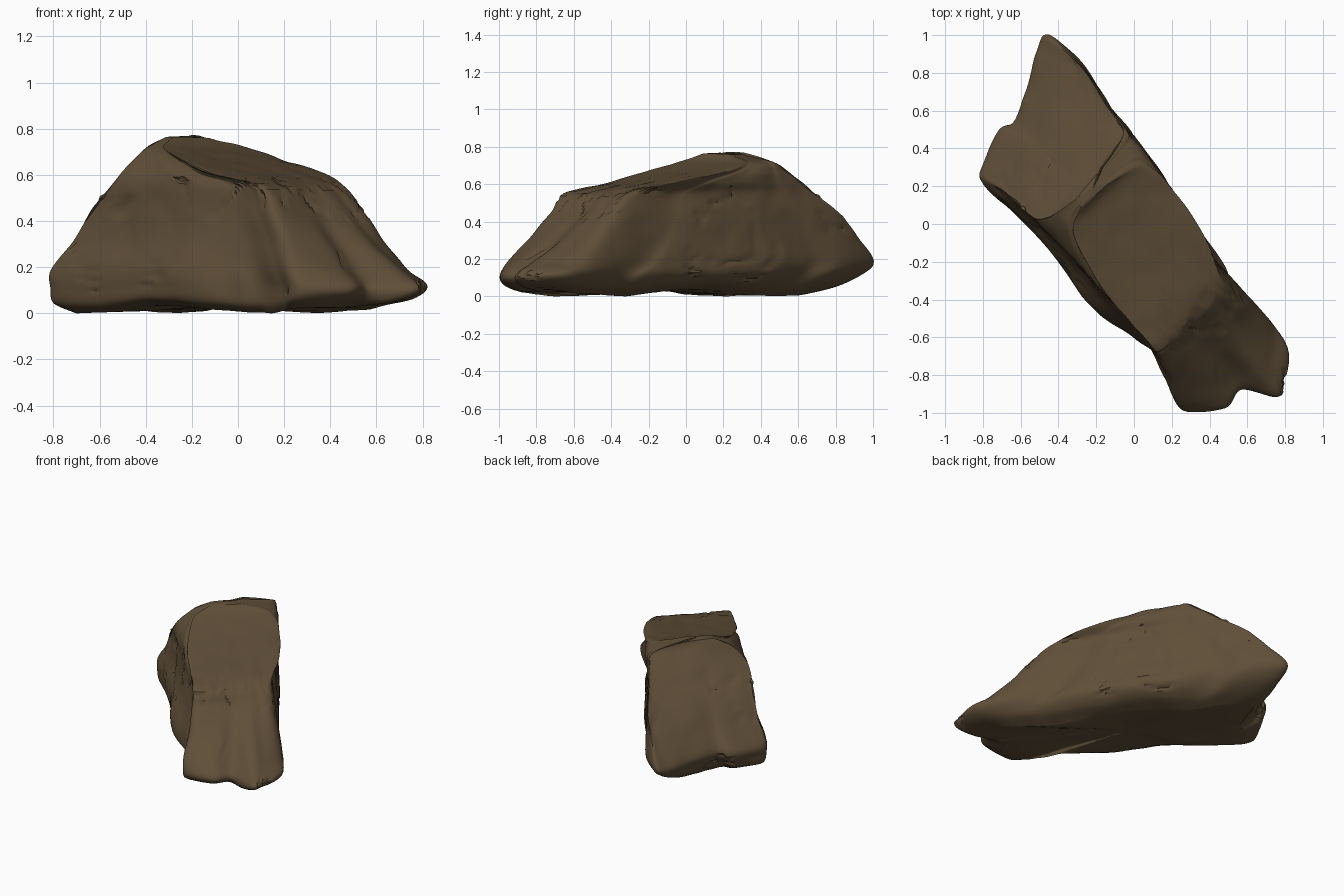
import bpy, bmesh, math
from mathutils import Vector, noise

cube = bpy.data.objects.get("Cube")
if cube:
    bpy.data.objects.remove(cube)

# Widest outline of the boulder, seen from above
OUTLINE = [(-.8, .31), (-.79, .21), (-.62, .05), (-.4, -.2), (-.22, -.44), (0, -.6),
           (.12, -.69), (.19, -.85), (.26, -.99), (.48, -.97), (.57, -.87), (.76, -.91),
           (.8, -.83), (.8, -.62), (.55, -.33), (.48, -.2), (.34, 0), (.18, .24),
           (0, .48), (-.15, .65), (-.24, .82), (-.45, 1), (-.52, .9), (-.57, .7),
           (-.63, .54), (-.71, .5)]
ALONG = Vector((.65, -.76)).normalized()
ACROSS = Vector((-ALONG.y, ALONG.x))

# Height, then four corners as (along, across):
# right back, right front, left front, left back
LAYERS = [
    (.012, (-.7, -.38), (.85, -.38), (.95, .05), (-.8, .1)),
    (.05, (-.78, -.44), (.93, -.43), (1.1, .15), (-.9, .2)),
    (.12, (-.79, -.45), (.95, -.44), (1.15, .2), (-1, .28)),
    (.2, (-.77, -.45), (.9, -.43), (1, .2), (-1.05, .32)),
    (.33, (-.63, -.41), (.78, -.38), (.8, .18), (-.93, .33)),
    (.46, (-.51, -.39), (.65, -.35), (.65, .17), (-.78, .33)),
    (.56, (-.4, -.38), (.57, -.34), (.53, .17), (-.63, .31)),
    (.62, (-.35, -.36), (.24, -.34), (.31, .24), (-.55, .3)),
    (.68, (-.32, -.31), (0, -.31), (-.02, .27), (-.46, .29)),
    (.73, (-.31, -.25), (-.18, -.26), (-.2, .22), (-.39, .26)),
    (.775, (-.3, -.15), (-.25, -.15), (-.25, .05), (-.34, .07))]
WIDEST = (-.79, -.45), (.95, -.44), (1.15, .2), (-1.05, .32)


def mix(a, b, t):
    return a + (b - a) * t


def spline(a, b, c, d, t):
    return b + (c - a) * (t / 2) + (2*a - 5*b + 4*c - d) * (t*t / 2) + (3*b - a - 3*c + d) * (t**3 / 2)


def outline_ratios():
    """Place each outline point as ratios along and across the widest quad."""
    (s0, w0), (s1, w1), (s2, w2), (s3, w3) = WIDEST
    ratios = []
    for x, y in OUTLINE:
        p = Vector((x, y))
        s, w = p.dot(ALONG), p.dot(ACROSS)
        k = m = .5
        for _ in range(6):
            m = (w - mix(w0, w1, k)) / (mix(w3, w2, k) - mix(w0, w1, k))
            k = (s - mix(s0, s3, m)) / (mix(s1, s2, m) - mix(s0, s3, m))
        ratios.append((k, m))
    return ratios


def settle(ratio, reach, amount):
    """Pull a ratio near either border towards that border."""
    border = 0 if ratio < .5 else 1
    return mix(ratio, border, amount) if abs(ratio - border) < reach else ratio


def layer_ring(z, *corners):
    a, b, c, d = (Vector(p) for p in corners)
    # Notches of the foot fade out with height
    fade = .75 * min(1, max(0, (z - .15) / .3))
    ring = []
    for k, m in RATIOS:
        k, m = settle(k, .1, fade), settle(m, .2, fade)
        q = mix(mix(a, b, k), mix(d, c, k), m)
        # The underside arches up in the middle and at the tips
        lift = .04 * math.cos(math.pi * q.x / 1.1) ** 2 * max(0, 1 - z / .15)
        p = ALONG * q.x + ACROSS * q.y
        ring.append(Vector((p.x, p.y, z + lift)))
    return ring


def refine(points, steps, closed):
    n, out = len(points), []
    for i in range(n if closed else n - 1):
        ids = [i - 1, i, i + 1, i + 2]
        ids = [j % n if closed else min(max(j, 0), n - 1) for j in ids]
        out += [spline(*(points[j] for j in ids), t / steps) for t in range(steps)]
    return out if closed else out + [points[-1]]


# Rock body: stacked contours joined by quads
RATIOS = outline_ratios()
rings = [refine(layer_ring(*layer), 8, True) for layer in LAYERS]
columns = [refine(list(col), 6, False) for col in zip(*rings)]
bm = bmesh.new()
grid = [[bm.verts.new(p) for p in col] for col in columns]
for i, col in enumerate(grid):
    nxt = grid[(i + 1) % len(grid)]
    for j in range(len(col) - 1):
        bm.faces.new((col[j], nxt[j], nxt[j + 1], col[j + 1]))

# Crown and underside: rings shrinking to a centre point
for end, rise in ((-1, .005), (0, .012)):
    edge = [col[end] for col in grid]
    centre = sum((v.co for v in edge), Vector()) / len(edge) + Vector((0, 0, rise))
    for step in (.8, .6, .4, .2):
        inner = [bm.verts.new(centre.lerp(col[end].co, step)) for col in grid]
        for i in range(len(edge)):
            j = (i + 1) % len(edge)
            bm.faces.new((edge[i], edge[j], inner[j], inner[i]))
        edge = inner
    hub = bm.verts.new(centre)
    for i in range(len(edge)):
        bm.faces.new((edge[i], edge[(i + 1) % len(edge)], hub))
bmesh.ops.recalc_face_normals(bm, faces=bm.faces)
bm.normal_update()

# Weathered lumps and a few broken fissures
moves = []
for v in bm.verts:
    p = v.co
    lump = .008 * noise.noise(p * 4) + .004 * noise.noise(p * 10)
    near = noise.voronoi(p * 3.5)[0]
    patch = noise.noise(p * 2.5 + Vector((4, 1, 7)))
    crack = .009 if near[1] - near[0] < .035 and patch > .1 and .1 < p.z < .6 else 0
    moves.append((v, v.normal * (lump - crack)))
for v, move in moves:
    v.co += move
lowest = min(v.co.z for v in bm.verts)
for v in bm.verts:
    v.co.z -= lowest

mesh = bpy.data.meshes.new("boulder")
bm.to_mesh(mesh)
bm.free()
rock = bpy.data.objects.new("boulder", mesh)
bpy.context.collection.objects.link(rock)

# Brown stone
stone = bpy.data.materials.new("brown_stone")
stone.use_nodes = True
colour = (.115, .077, .04, 1)
stone.diffuse_color = colour
stone.node_tree.nodes["Principled BSDF"].inputs["Base Color"].default_value = colour
mesh.materials.append(stone)

bpy.context.view_layer.objects.active = rock
rock.select_set(True)
bpy.ops.object.shade_smooth_by_angle(angle=.6)
